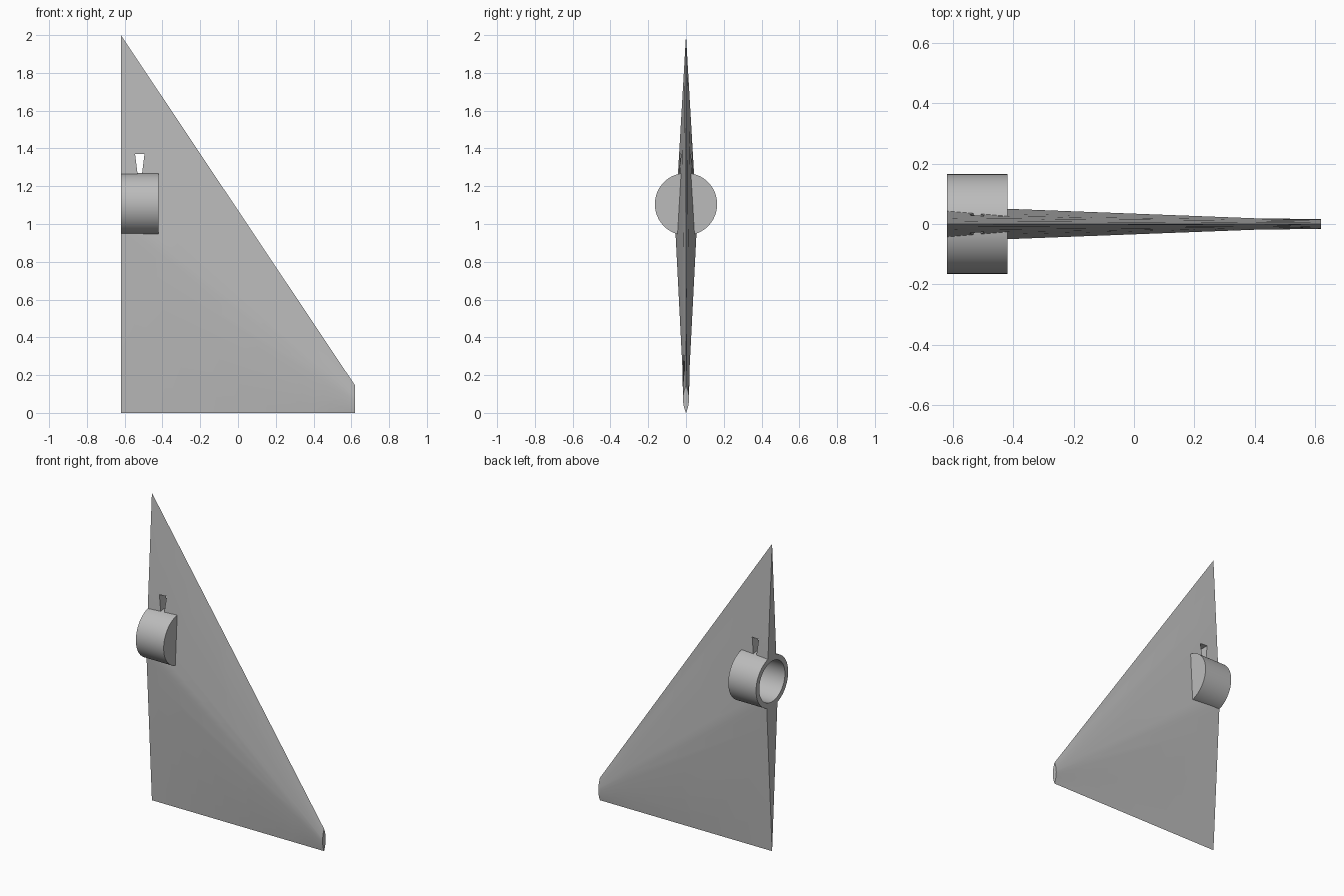
import bpy, bmesh, math
from mathutils import Matrix

cube = bpy.data.objects.get("Cube")
if cube:
    bpy.data.objects.remove(cube, do_unlink=True)

grey = bpy.data.materials.new("light_grey")
grey.use_nodes = True
grey.diffuse_color = (0.5, 0.5, 0.5, 1)
grey.node_tree.nodes["Principled BSDF"].inputs["Base Color"].default_value = (0.5, 0.5, 0.5, 1)

ROOT, TIP, CENTRE = -0.62, 0.62, 1.105
SOCKET_END = -0.42


def make(name, bm, helper=False):
    bmesh.ops.recalc_face_normals(bm, faces=bm.faces)
    mesh = bpy.data.meshes.new(name)
    bm.to_mesh(mesh)
    bm.free()
    mesh.materials.append(grey)
    obj = bpy.data.objects.new(name, mesh)
    bpy.context.collection.objects.link(obj)
    obj.hide_render = helper
    return obj


def loft(bm, rings):
    rings = [[bm.verts.new(p) for p in ring] for ring in rings]
    n = len(rings[0])
    for a, b in zip(rings, rings[1:]):
        for i in range(n):
            j = (i + 1) % n
            bm.faces.new((a[i], a[j], b[j], b[i]))
    bm.faces.new(rings[0])
    bm.faces.new(rings[-1])


def section(x, height, half, roundness):
    """Closed outline from a sharp diamond (0) to a rounded lens (1)."""
    steps, side = 12, []
    for i in range(steps + 1):
        t = i / steps
        diamond = 1 - abs(2 * t - 1)
        lens = 1 - (2 * t - 1) ** 2
        side.append((half * (diamond + (lens - diamond) * roundness), t * height))
    return ([(x, y, z) for y, z in side]
            + [(x, -y, z) for y, z in side[-2:0:-1]])


def cylinder(name, x0, x1, radius, helper=False):
    bm = bmesh.new()
    bmesh.ops.create_cone(
        bm, cap_ends=True, segments=64, radius1=radius, radius2=radius, depth=x1 - x0,
        matrix=Matrix.Translation(((x0 + x1) / 2, 0, CENTRE)) @ Matrix.Rotation(math.pi / 2, 4, 'Y'))
    return make(name, bm, helper)


def boolean(obj, other, operation):
    mod = obj.modifiers.new(operation.title(), 'BOOLEAN')
    mod.object, mod.operation, mod.solver = other, operation, 'EXACT'
    bpy.context.view_layer.objects.active = obj
    bpy.ops.object.modifier_apply(modifier=mod.name)
    bpy.data.objects.remove(other, do_unlink=True)


# Tapered blade: diamond root blending into a thin rounded tip
bm = bmesh.new()
loft(bm, [section(ROOT, 2.0, 0.058, 0),
          section(0.4, 0.474, 0.019, 0.4),
          section(TIP, 0.145, 0.016, 1)])
fin = make("fin", bm)

# Tapered slot through the blade just above the socket
bm = bmesh.new()
loft(bm, [[(-0.52 + dx, y, z) for dx, z in
           ((-0.01, 1.25), (0.01, 1.25), (0.025, 1.37), (-0.025, 1.37))]
          for y in (-0.1, 0.1)])
boolean(fin, make("slot_cutter", bm, True), 'DIFFERENCE')

# Round socket, bored from the root side and closed at the inner end
boolean(fin, cylinder("socket", ROOT, SOCKET_END, 0.165), 'UNION')
boolean(fin, cylinder("bore_cutter", ROOT - 0.05, SOCKET_END - 0.03, 0.132, True), 'DIFFERENCE')

# Smooth round surfaces, keep hard edges
fin.name = "fin_with_socket"
bpy.ops.object.select_all(action='DESELECT')
fin.select_set(True)
bpy.context.view_layer.objects.active = fin
bpy.ops.object.shade_smooth_by_angle(angle=math.radians(20))
